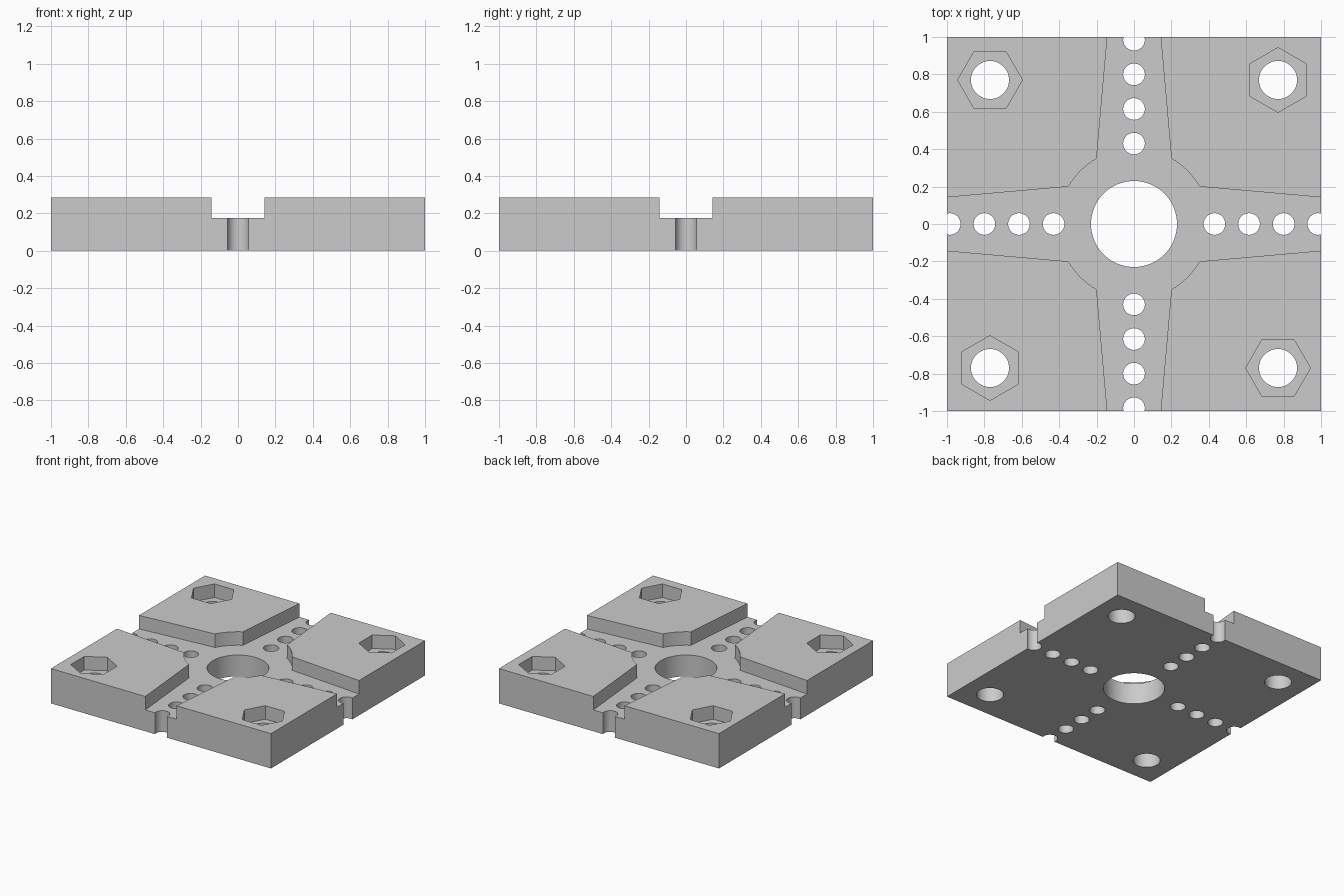
import bpy, bmesh
from math import pi, radians, cos, sin, atan2, hypot
from mathutils import Matrix, Vector

cube = bpy.data.objects.get("Cube")
if cube:
    bpy.data.objects.remove(cube, do_unlink=True)

HEIGHT, FLOOR = 0.286, 0.175   # block top, recess floor
CORNER = 0.77                  # bolt offset from the centre

grey = bpy.data.materials.new("light grey")
grey.use_nodes = True
grey.diffuse_color = (0.6, 0.6, 0.6, 1)
grey.node_tree.nodes["Principled BSDF"].inputs["Base Color"].default_value = (0.6, 0.6, 0.6, 1)


def make_object(name, prisms):
    """Build one object from (outline, bottom, top) prisms."""
    bm = bmesh.new()
    for outline, z0, z1 in prisms:
        low = [bm.verts.new((x, y, z0)) for x, y in outline]
        high = [bm.verts.new((x, y, z1)) for x, y in outline]
        bm.faces.new(low[::-1])
        bm.faces.new(high)
        for i in range(len(low)):
            j = (i + 1) % len(low)
            bm.faces.new((low[i], low[j], high[j], high[i]))
    mesh = bpy.data.meshes.new(name)
    bm.to_mesh(mesh)
    bm.free()
    mesh.materials.append(grey)
    obj = bpy.data.objects.new(name, mesh)
    bpy.context.collection.objects.link(obj)
    return obj


def ring(x, y, radius, sides, turn=0.0):
    return [(x + radius * cos(turn + 2 * pi * i / sides),
             y + radius * sin(turn + 2 * pi * i / sides)) for i in range(sides)]


quarters = [Matrix.Rotation(k * pi / 2, 2) for k in range(4)]

# Square plate
plate = make_object("base_plate", [([(-1, -1), (1, -1), (1, 1), (-1, 1)], 0, HEIGHT)])

# Cross-shaped recess: four tapered arms joined by arcs
arm = [Vector((1.1, -0.134)), Vector((1.1, 0.134))]
start, reach = atan2(0.2, 0.35), hypot(0.2, 0.35)
for i in range(9):
    a = start + (pi / 2 - 2 * start) * i / 8
    arm.append(Vector((reach * cos(a), reach * sin(a))))
cross = [tuple(q @ p) for q in quarters for p in arm]
recess = make_object("recess_cutter", [(cross, FLOOR, 0.5)])

# Hexagonal nut pockets, each turned with its corner
pockets = []
for k, q in enumerate(quarters):
    x, y = q @ Vector((CORNER, CORNER))
    pockets.append((ring(x, y, 0.173, 6, pi / 2 * (k + 1)), FLOOR, 0.5))
nuts = make_object("nut_pocket_cutter", pockets)

# Through holes: centre bore, bolt holes and rows along the arms
holes = [(ring(0, 0, 0.23, 64), -0.2, 0.6)]
for q in quarters:
    x, y = q @ Vector((CORNER, CORNER))
    holes.append((ring(x, y, 0.102, 48), -0.2, 0.6))
    for i in range(4):
        x, y = q @ Vector((0.43 + 0.185 * i, 0))
        holes.append((ring(x, y, 0.058, 32), -0.2, 0.6))
bores = make_object("hole_cutter", holes)

# Cut the plate, then drop the cutters
bpy.ops.object.select_all(action='DESELECT')
bpy.context.view_layer.objects.active = plate
plate.select_set(True)
for cutter in (recess, nuts, bores):
    cutter.hide_render = True
    mod = plate.modifiers.new(cutter.name, 'BOOLEAN')
    mod.operation, mod.solver, mod.object = 'DIFFERENCE', 'EXACT', cutter
    bpy.ops.object.modifier_apply(modifier=mod.name)
    bpy.data.objects.remove(cutter, do_unlink=True)

bpy.ops.object.shade_smooth_by_angle(angle=radians(25))
